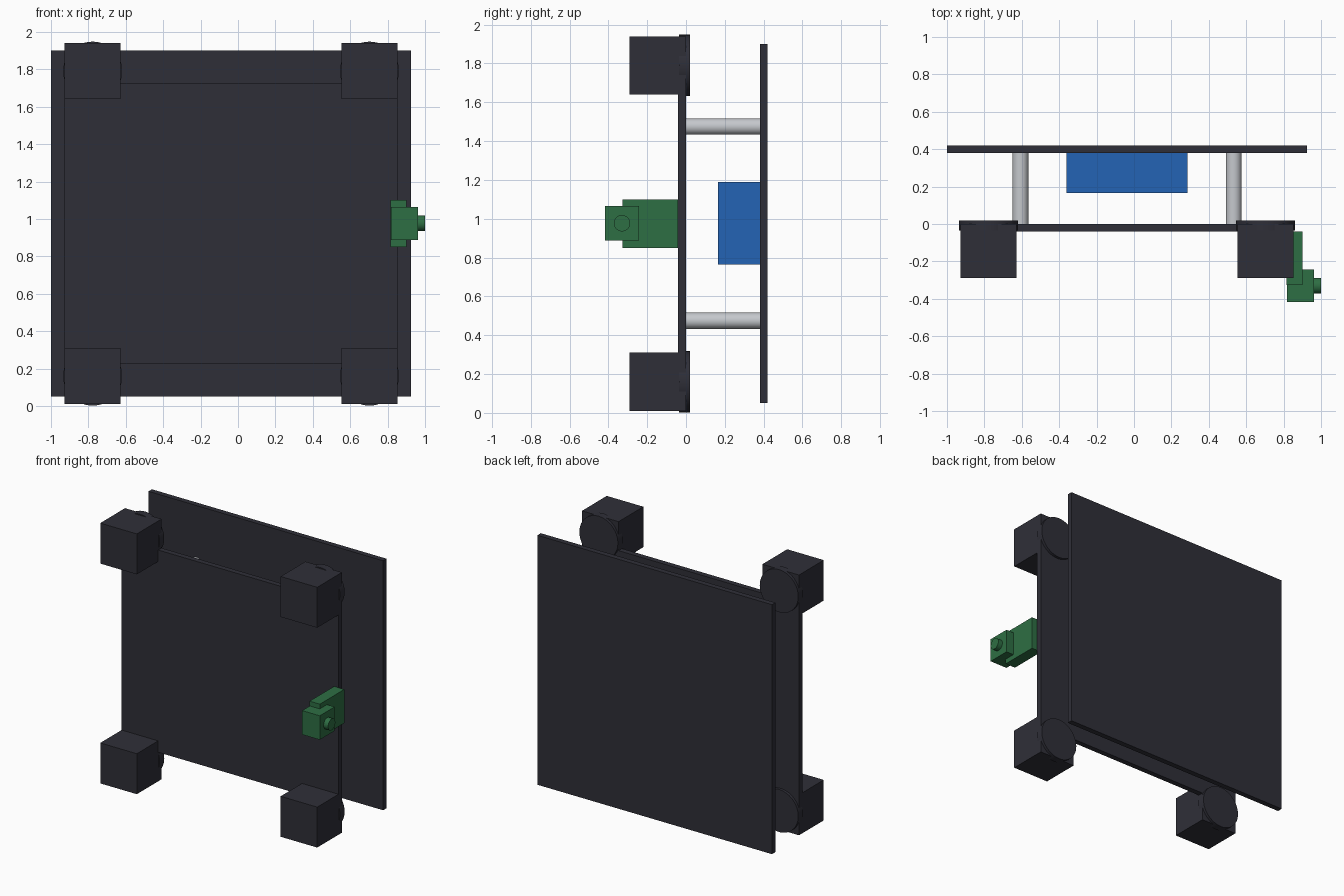
import bpy
import math
from mathutils import Vector

if "Cube" in bpy.data.objects:
    bpy.data.objects.remove(bpy.data.objects["Cube"], do_unlink=True)


def material(name, colour):
    mat = bpy.data.materials.new(name)
    mat.use_nodes = True
    rgba = (*colour, 1)
    mat.diffuse_color = rgba
    mat.node_tree.nodes["Principled BSDF"].inputs["Base Color"].default_value = rgba
    return mat


CHARCOAL = material("charcoal", (0.028, 0.028, 0.039))
SILVER = material("silver grey", (0.56, 0.58, 0.61))
BLUE = material("blue", (0.017, 0.125, 0.46))
GREEN = material("green", (0.027, 0.156, 0.057))


def box(name, low, high, mat):
    """Box between two opposite corners."""
    low, high = Vector(low), Vector(high)
    bpy.ops.mesh.primitive_cube_add(size=1, location=(low + high) / 2)
    obj = bpy.context.object
    obj.name = name
    obj.scale = high - low
    bpy.ops.object.transform_apply(location=False, rotation=False, scale=True)
    obj.data.materials.append(mat)
    return obj


def cylinder(name, start, end, radius, mat):
    """Smooth cylinder between two points."""
    start, end = Vector(start), Vector(end)
    axis = end - start
    bpy.ops.mesh.primitive_cylinder_add(
        vertices=48, radius=radius, depth=axis.length, location=(start + end) / 2,
        rotation=axis.to_track_quat('Z', 'Y').to_euler())
    obj = bpy.context.object
    obj.name = name
    obj.data.materials.append(mat)
    bpy.ops.object.shade_smooth_by_angle(angle=math.radians(30))
    return obj


# Centre of the chassis in x and z
CX, CZ = -0.037, 0.975

# Two parallel plates
box("front_plate", (CX - 0.89, -0.04, CZ - 0.75), (CX + 0.89, 0, CZ + 0.75), CHARCOAL)
box("back_plate", (-1, 0.38, CZ - 0.925), (0.925, 0.42, CZ + 0.925), CHARCOAL)

# Corner blocks with discs, and spacer rods between the plates
for side, sx in (("right", -1), ("left", 1)):
    for level, sz in (("lower", -1), ("upper", 1)):
        tag = f"{level}_{side}"
        x, z = CX + sx * 0.74, CZ + sz * 0.815
        box(f"corner_block_{tag}", (x - 0.15, -0.29, z - 0.15),
            (x + 0.15, 0, z + 0.15), CHARCOAL)
        cylinder(f"corner_disc_{tag}", (x, -0.035, z), (x, 0.02, z), 0.158, CHARCOAL)
        x, z = CX + sx * 0.57, CZ + sz * 0.5
        cylinder(f"spacer_rod_{tag}", (x, -0.005, z), (x, 0.385, z), 0.042, SILVER)

# Battery pack on the inside of the back plate
box("battery_pack", (-0.36, 0.165, 0.765), (0.285, 0.38, 1.19), BLUE)

# Sensor on its bracket
box("sensor_bracket", (0.816, -0.327, 0.85), (0.9, -0.04, 1.10), GREEN)
box("sensor_body", (0.818, -0.417, 0.887), (0.963, -0.243, 1.065), GREEN)
cylinder("sensor_lens", (0.955, -0.33, 0.977), (1.0, -0.33, 0.977), 0.042, GREEN)
